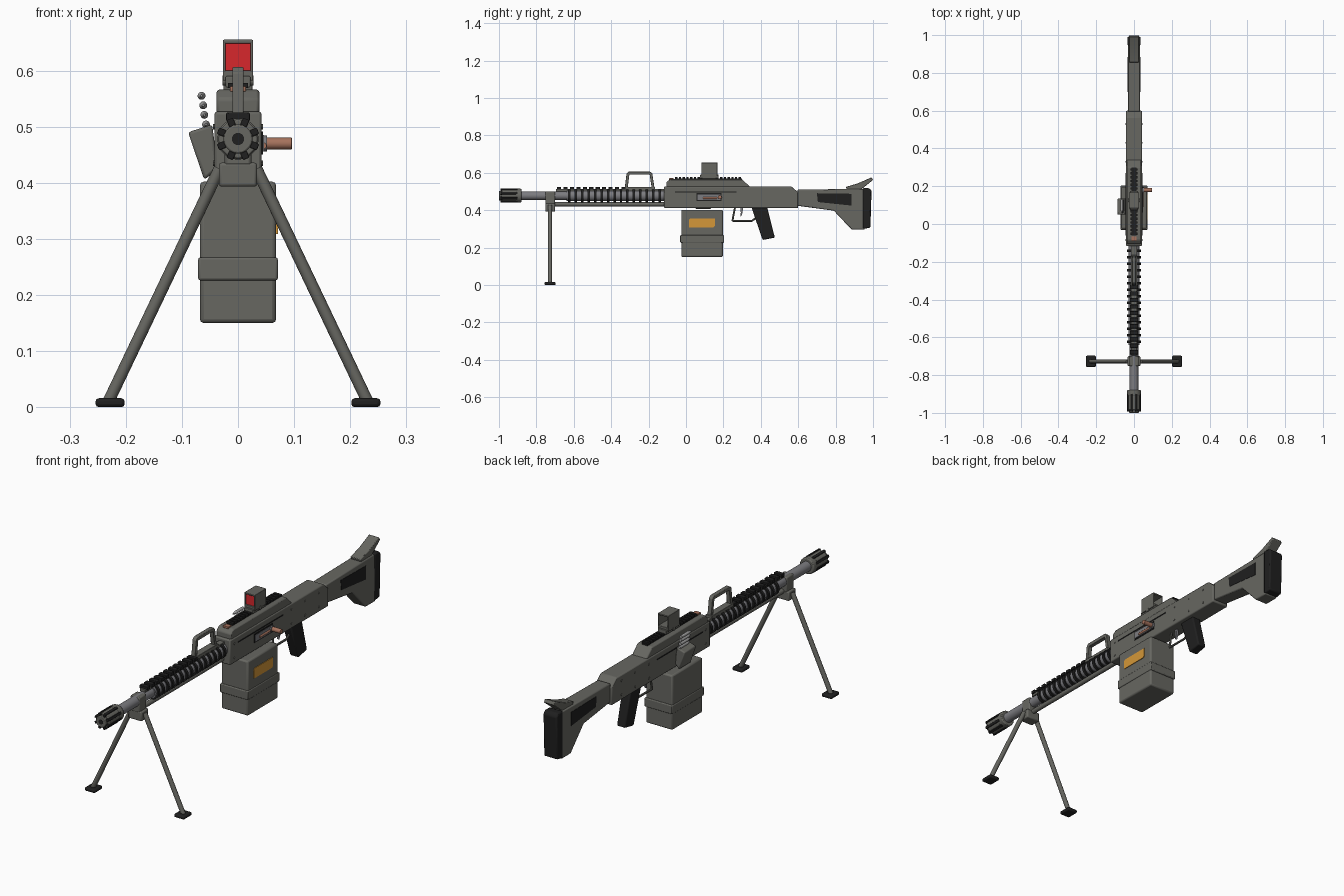
import bpy, bmesh, math
from mathutils import Vector


def material(name, r, g, b):
    m = bpy.data.materials.new(name)
    m.diffuse_color = (r, g, b, 1)
    return m


GREY = material("olive_grey", 0.135, 0.135, 0.12)
DARK = material("black_polymer", 0.014, 0.014, 0.014)
STEEL = material("steel", 0.2, 0.2, 0.215)
LIGHT = material("bright_steel", 0.36, 0.36, 0.36)
COPPER = material("copper", 0.38, 0.17, 0.11)
AMBER = material("amber", 0.66, 0.31, 0.04)
RED = material("red_lens", 0.68, 0.02, 0.025)


def finish(name, bm, mat, bevel=0.0):
    bmesh.ops.recalc_face_normals(bm, faces=bm.faces)
    me = bpy.data.meshes.new(name)
    bm.to_mesh(me)
    bm.free()
    me.materials.append(mat)
    ob = bpy.data.objects.new(name, me)
    bpy.context.collection.objects.link(ob)
    if bevel:
        mod = ob.modifiers.new("bevel", 'BEVEL')
        mod.width = bevel
        mod.segments = 2
        mod.limit_method = 'ANGLE'
    bpy.ops.object.select_all(action='DESELECT')
    ob.select_set(True)
    bpy.context.view_layer.objects.active = ob
    bpy.ops.object.shade_smooth_by_angle(angle=math.radians(35))
    return ob


def extrude(name, points, vec, mat, bevel=0.0):
    bm = bmesh.new()
    face = bm.faces.new([bm.verts.new(p) for p in points])
    new = bmesh.ops.extrude_face_region(bm, geom=[face])["geom"]
    bmesh.ops.translate(bm, vec=vec, verts=[v for v in new if isinstance(v, bmesh.types.BMVert)])
    return finish(name, bm, mat, bevel)


def side(name, profile, x0, x1, mat, bevel=0.0):
    """Profile in (y, z), extruded from x0 to x1."""
    return extrude(name, [(x0, y, z) for y, z in profile], (x1 - x0, 0, 0), mat, bevel)


def box(name, x, y, z, mat, bevel=0.0):
    """Box from three (min, max) ranges."""
    return side(name, [(y[0], z[0]), (y[1], z[0]), (y[1], z[1]), (y[0], z[1])], *x, mat, bevel)


def rod(name, a, b, r, mat, r2=None, sides=20, bevel=0.0):
    a, b = Vector(a), Vector(b)
    bm = bmesh.new()
    bmesh.ops.create_cone(bm, cap_ends=True, segments=sides, radius1=r,
                          radius2=r if r2 is None else r2, depth=(b - a).length)
    bmesh.ops.rotate(bm, cent=(0, 0, 0), verts=bm.verts,
                     matrix=(b - a).to_track_quat('Z', 'Y').to_matrix())
    bmesh.ops.translate(bm, vec=(a + b) / 2, verts=bm.verts)
    return finish(name, bm, mat, bevel)


AXIS = 0.478

# Barrel, gas tube and flash hider
rod("barrel", (0, -0.9, AXIS), (0, -0.1, AXIS), 0.023, STEEL)
rod("gas_tube", (0, -0.72, 0.432), (0, -0.1, 0.432), 0.011, GREY)
rod("flash_hider", (0, -0.985, AXIS), (0, -0.9, AXIS), 0.035, GREY, bevel=0.003)
rod("flash_hider_tip", (0, -1.0, AXIS), (0, -0.98, AXIS), 0.026, GREY, bevel=0.003)
rod("flash_hider_collar", (0, -0.91, AXIS), (0, -0.88, AXIS), 0.037, GREY, bevel=0.004)
rod("muzzle_hole", (0, -1.0005, AXIS), (0, -0.98, AXIS), 0.011, DARK)
for i in range(8):
    a = math.tau * (i + 0.5) / 8
    bar = box("flash_hider_slot", (-0.006, 0.006), (-0.993, -0.9), (0.024, 0.0385), DARK, 0.002)
    bar.rotation_euler = (0, a, 0)
    bar.location.z = AXIS

# Cooling fins and the barrel rail
for i in range(15):
    y = -0.63 + i * 0.0345
    rod("cooling_fin", (0, y, AXIS), (0, y + 0.013, AXIS), 0.036, DARK, sides=24)
rod("barrel_sleeve", (0, -0.64, AXIS), (0, -0.1, AXIS), 0.029, STEEL)
box("barrel_rail", (-0.014, 0.014), (-0.695, -0.1), (0.5, 0.514), GREY, 0.002)
for i in range(11):
    y = -0.69 + i * 0.0345
    box("barrel_rail_tooth", (-0.021, 0.021), (y, y + 0.022), (0.51, 0.525), DARK, 0.002)

# Carry handle
side("carry_handle", [(-0.328, 0.515), (-0.318, 0.596), (-0.308, 0.606), (-0.19, 0.606), (-0.18, 0.596),
                      (-0.168, 0.515), (-0.183, 0.515), (-0.194, 0.59), (-0.303, 0.59), (-0.312, 0.515)],
     -0.01, 0.01, GREY, 0.002)
box("carry_handle_base", (-0.016, 0.016), (-0.33, -0.165), (0.51, 0.525), GREY, 0.002)

# Bipod
box("bipod_block", (-0.034, 0.034), (-0.752, -0.7), (0.393, 0.436), GREY, 0.005)
box("bipod_neck", (-0.024, 0.024), (-0.752, -0.7), (0.43, 0.5), GREY, 0.005)
for s in (-1, 1):
    rod("bipod_leg", (s * 0.033, -0.727, 0.425), (s * 0.23, -0.727, 0.012), 0.0105, GREY, sides=16)
    box("bipod_foot", (s * 0.228 - 0.026, s * 0.228 + 0.026), (-0.757, -0.697), (0, 0.016), DARK, 0.006)

# Receiver
side("receiver", [(-0.117, 0.412), (0.6, 0.412), (0.6, 0.495), (0.565, 0.527), (-0.117, 0.527)],
     -0.042, 0.042, GREY, 0.005)
side("top_cover", [(-0.105, 0.522), (0.345, 0.522), (0.3, 0.566), (-0.085, 0.566), (-0.105, 0.55)],
     -0.038, 0.038, GREY, 0.005)
box("cover_rail", (-0.014, 0.014), (-0.06, 0.3), (0.56, 0.571), DARK)
for i in range(18):
    y = -0.058 + i * 0.02
    box("cover_rail_tooth", (-0.018, 0.018), (y, y + 0.012), (0.569, 0.578), DARK)
box("cover_latch", (-0.014, 0.014), (-0.09, -0.066), (0.562, 0.572), COPPER, 0.002)
for s in (-1, 1):
    x = tuple(sorted((s * 0.041, s * 0.044)))
    box("receiver_groove", x, (-0.06, 0.27), (0.496, 0.501), DARK)
    for y in (-0.085, 0.33, 0.43, 0.53):
        for z in (0.435, 0.5):
            rod("rivet", (s * 0.041, y, z), (s * 0.0445, y, z), 0.005, GREY, sides=10)

# Ejection port and charging handle
box("port_frame", (0.04, 0.0445), (0.055, 0.19), (0.45, 0.491), DARK)
box("port_bolt", (0.042, 0.0465), (0.062, 0.18), (0.456, 0.485), STEEL)
rod("port_round", (0.045, 0.09, 0.466), (0.045, 0.165, 0.466), 0.006, COPPER)
rod("charging_handle_stem", (0.04, 0.18, 0.47), (0.052, 0.18, 0.47), 0.014, STEEL)
rod("charging_handle", (0.046, 0.18, 0.47), (0.096, 0.18, 0.47), 0.0105, COPPER, bevel=0.001)

# Reflex sight: open tube with lens
box("sight_foot", (-0.022, 0.022), (0.075, 0.175), (0.57, 0.59), GREY, 0.002)
SY = (0.083, 0.168)
box("sight_floor", (-0.027, 0.027), SY, (0.582, 0.6), GREY, 0.002)
box("sight_roof", (-0.027, 0.027), SY, (0.648, 0.655), GREY, 0.002)
for s in (-1, 1):
    box("sight_wall", tuple(sorted((s * 0.022, s * 0.027))), SY, (0.584, 0.654), GREY, 0.002)
    rod("sight_clamp", (s * 0.02, 0.125, 0.582), (s * 0.028, 0.125, 0.582), 0.009, GREY)
box("sight_lens", (-0.023, 0.023), (0.09, 0.094), (0.598, 0.65), RED)
box("sight_back_plate", (-0.023, 0.023), (0.095, 0.1), (0.598, 0.65), GREY)

# Ammunition box
box("ammo_box", (-0.068, 0.068), (-0.025, 0.197), (0.15, 0.402), GREY, 0.007)
box("ammo_box_band", (-0.071, 0.071), (-0.031, 0.203), (0.226, 0.267), GREY, 0.004)
side("ammo_label", [(0.015, 0.309), (0.147, 0.309), (0.155, 0.317), (0.155, 0.355), (0.023, 0.355), (0.015, 0.347)],
     0.066, 0.071, AMBER)

# Feed chute and belt rounds
extrude("feed_chute", [(-0.089, 0.05, 0.49), (-0.046, 0.05, 0.504), (-0.036, 0.05, 0.425), (-0.06, 0.05, 0.405)],
        (0, 0.085, 0), GREY, 0.005)
for x, z in ((-0.057, 0.504), (-0.06, 0.521), (-0.062, 0.538), (-0.065, 0.555)):
    rod("belt_round_case", (x, 0.075, z), (x, 0.13, z), 0.007, LIGHT, sides=14)
    rod("belt_round_tip", (x, 0.055, z), (x, 0.075, z), 0.002, LIGHT, r2=0.007, sides=14)

# Trigger group and grip
GUARD = [(0.262, 0.415), (0.248, 0.343), (0.352, 0.343), (0.375, 0.36)]
for (y0, z0), (y1, z1) in zip(GUARD, GUARD[1:]):
    rod("trigger_guard", (0, y0, z0), (0, y1, z1), 0.005, GREY, sides=10)
side("trigger", [(0.29, 0.415), (0.305, 0.415), (0.302, 0.385), (0.294, 0.365), (0.29, 0.367), (0.293, 0.387)],
     -0.005, 0.005, STEEL)
side("pistol_grip", [(0.35, 0.415), (0.434, 0.415), (0.475, 0.254), (0.41, 0.241)], -0.022, 0.022, DARK, 0.006)

# Stock, shoulder pad and cheek flap
side("stock", [(0.595, 0.424), (0.79, 0.398), (0.885, 0.297), (0.955, 0.297), (0.955, 0.515), (0.595, 0.51)],
     -0.033, 0.033, GREY, 0.005)
side("shoulder_pad", [(0.945, 0.3), (0.986, 0.307), (0.992, 0.505), (0.98, 0.518), (0.945, 0.518)],
     -0.035, 0.035, DARK, 0.006)
side("cheek_flap", [(0.855, 0.525), (0.86, 0.51), (0.935, 0.51), (1.0, 0.562), (0.992, 0.576), (0.917, 0.543)],
     -0.026, 0.026, GREY, 0.003)
for s in (-1, 1):
    side("stock_panel", [(0.7, 0.491), (0.885, 0.488), (0.885, 0.425), (0.705, 0.444)],
         s * 0.031, s * 0.0345, DARK)
